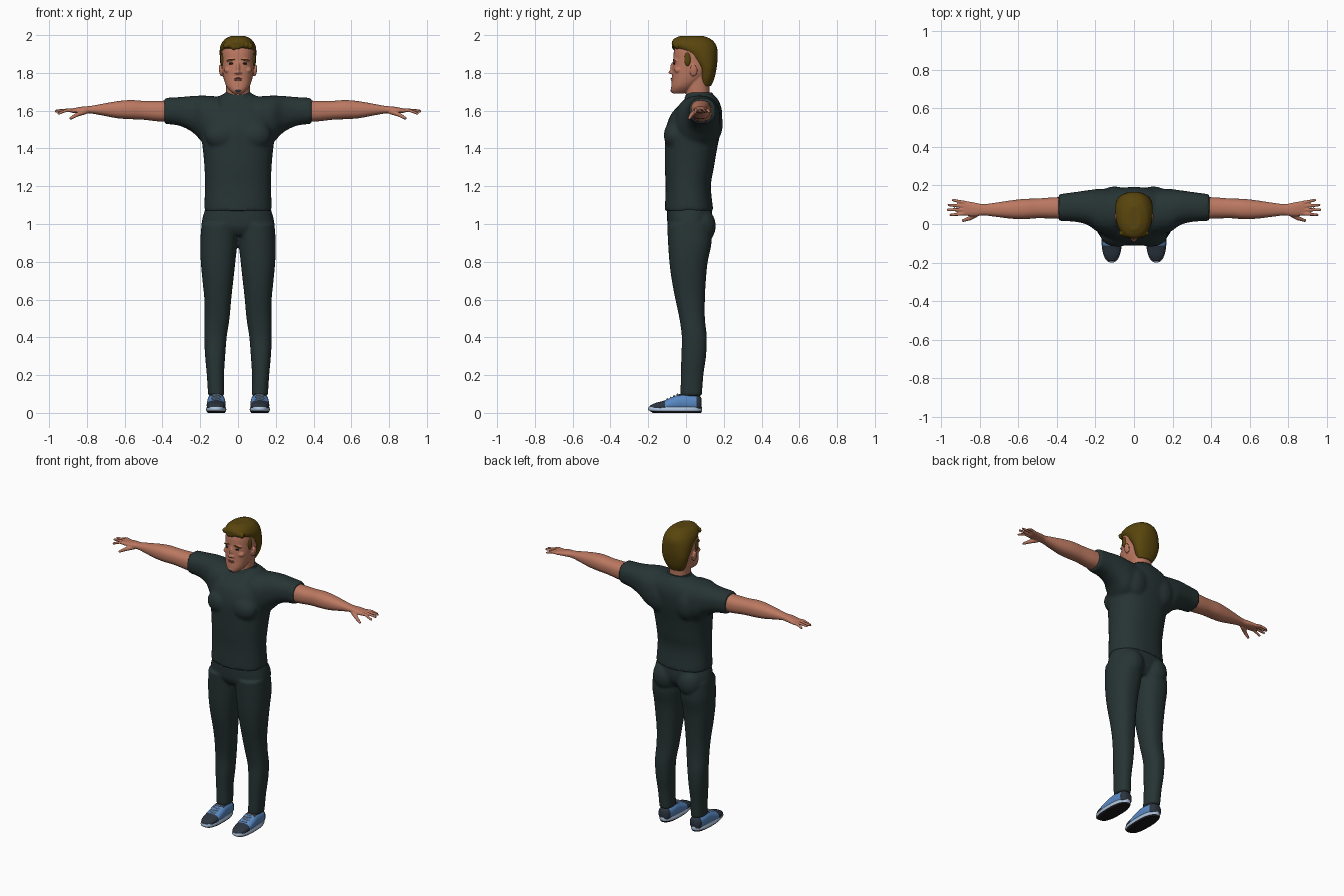
import bpy, bmesh, math, random
from mathutils import Matrix, Vector

if "Cube" in bpy.data.objects:
    bpy.data.objects.remove(bpy.data.objects["Cube"])
random.seed(4)


def material(name, r, g, b):
    m = bpy.data.materials.new(name)
    m.use_nodes = True
    m.diffuse_color = (r, g, b, 1)
    m.node_tree.nodes["Principled BSDF"].inputs["Base Color"].default_value = (r, g, b, 1)
    return m


CLOTH = material("dark green cloth", .02, .034, .034)
SKIN = material("skin", .5, .19, .12)
HAIR = material("brown hair", .1, .06, .004)
BLACK = material("near black", .012, .01, .012)
BLUE = material("shoe blue", .1, .25, .55)
PALE = material("pale blue", .42, .55, .72)
NAVY = material("dark toe", .025, .035, .05)
LIPS = material("lips", .3, .1, .08)


def spline(rows, steps=5):
    """Smooth every column of a station table."""
    out = []
    for i in range(len(rows) - 1):
        p, q, r, s = (rows[max(0, min(len(rows) - 1, i + k))] for k in (-1, 0, 1, 2))
        for j in range(steps):
            t = j / steps
            out.append([b + .5 * t * (c - a + t * (2*a - 5*b + 4*c - d + t * (3*(b - c) + d - a)))
                        for a, b, c, d in zip(p, q, r, s)])
    return out + [list(rows[-1])]


def loft(bm, rows, axis="z", power=2.3, side=1, segs=32):
    """Skin rounded sections: (position, low, high, low, high)."""
    rings = []
    for t, a0, a1, b0, b1 in spline(rows):
        ring = []
        for k in range(segs):
            w = math.tau * k / segs
            c, s = math.cos(w), math.sin(w)
            a = (a0 + a1) / 2 + (a1 - a0) / 2 * math.copysign(abs(c) ** (2 / power), c)
            b = (b0 + b1) / 2 + (b1 - b0) / 2 * math.copysign(abs(s) ** (2 / power), s)
            x, y, z = {"z": (a, b, t), "x": (t, a, b), "y": (a, t, b)}[axis]
            ring.append(bm.verts.new((x * side, y, z)))
        rings.append(ring)
    for lo, hi in zip(rings, rings[1:]):
        for k in range(segs):
            n = (k + 1) % segs
            bm.faces.new((lo[k], lo[n], hi[n], hi[k]))
    bm.faces.new(rings[0])
    bm.faces.new(rings[-1])


def body(bm, rows, **kw):
    """Loft centred on x = 0: (height, half width, front, back)."""
    loft(bm, [(z, -w, w, f, b) for z, w, f, b in rows], **kw)


def blob(bm, centre, size, side=1, tilt=0):
    x, y, z = centre
    bmesh.ops.create_uvsphere(bm, u_segments=20, v_segments=12, radius=1,
                              matrix=Matrix.Translation((x * side, y, z))
                              @ Matrix.Rotation(tilt * side, 4, "Y") @ Matrix.Diagonal((*size, 1)))


def finger(bm, points, r0, r1, side):
    """Tapered chain of rods with round joints."""
    pts = [Vector((x * side, y, z)) for x, y, z in points]
    n = len(pts) - 1
    rad = [r0 + (r1 - r0) * i / n for i in range(n + 1)]
    for i, p in enumerate(pts):
        blob(bm, p, (rad[i],) * 3)
        if i < n:
            d = pts[i + 1] - p
            bmesh.ops.create_cone(bm, cap_ends=True, segments=14, radius1=rad[i], radius2=rad[i + 1],
                                  depth=d.length, matrix=Matrix.Translation(p + d / 2)
                                  @ d.to_track_quat("Z", "Y").to_matrix().to_4x4())


def finish(name, bm, mats, voxel=0, rule=None, relax=3):
    bmesh.ops.recalc_face_normals(bm, faces=bm.faces)
    me = bpy.data.meshes.new(name)
    if rule:
        for f in bm.faces:
            f.material_index = rule(f.calc_center_median())
    bm.to_mesh(me)
    bm.free()
    ob = bpy.data.objects.new(name, me)
    bpy.context.collection.objects.link(ob)
    for m in mats:
        me.materials.append(m)
    bpy.ops.object.select_all(action="DESELECT")
    ob.select_set(True)
    bpy.context.view_layer.objects.active = ob
    bpy.ops.object.shade_smooth_by_angle(angle=math.radians(50))
    if voxel:
        r = ob.modifiers.new("fuse", "REMESH")
        r.mode, r.voxel_size, r.use_smooth_shade = "VOXEL", voxel, True
        s = ob.modifiers.new("relax", "SMOOTH")
        s.factor, s.iterations = .5, relax
    return ob


# T-shirt: trunk, chest, shoulder blades and sleeves fused together
bm = bmesh.new()
body(bm, [(1.07, .18, -.112, .145), (1.2, .175, -.108, .132), (1.3, .178, -.112, .148),
          (1.4, .187, -.112, .165), (1.5, .2, -.108, .185), (1.58, .2, -.08, .192),
          (1.63, .17, -.035, .183), (1.665, .12, -.005, .165), (1.69, .075, .012, .14)])
for s in (1, -1):
    blob(bm, (.085, -.06, 1.47), (.09, .058, .075), s)
    blob(bm, (.1, .14, 1.53), (.08, .055, .1), s)
    loft(bm, [(.1, -.06, .18, 1.42, 1.675), (.18, -.045, .182, 1.43, 1.68), (.24, -.005, .175, 1.485, 1.678),
              (.31, .012, .165, 1.52, 1.672), (.39, .015, .155, 1.53, 1.668)], "x", side=s)
finish("t_shirt", bm, [CLOTH], .01, relax=5)

# Shirt collar
bm = bmesh.new()
body(bm, [(1.665, .085, -.008, .15), (1.685, .077, .0, .145), (1.695, .07, .008, .138)])
finish("shirt_collar", bm, [CLOTH])

# Trousers
bm = bmesh.new()
body(bm, [(.94, .13, -.07, .1), (.98, .188, -.095, .13), (1.03, .188, -.1, .14), (1.09, .17, -.1, .135)])
for s in (1, -1):
    loft(bm, [(.09, .072, .158, -.03, .084), (.2, .074, .165, -.027, .092), (.3, .068, .174, -.025, .106),
              (.4, .06, .179, -.022, .11), (.5, .045, .177, -.035, .1), (.6, .036, .178, -.056, .1),
              (.7, .025, .188, -.075, .105), (.8, .014, .197, -.088, .115), (.9, .004, .2, -.095, .135),
              (1, .004, .193, -.1, .13)], side=s)
    blob(bm, (.09, .07, .99), (.085, .088, .1), s)
finish("trousers", bm, [CLOTH], .008)

for s, tag in ((1, "left"), (-1, "right")):
    # Arm, palm, fingers and thumb
    bm = bmesh.new()
    loft(bm, [(.34, .025, .14, 1.54, 1.655), (.42, .028, .138, 1.543, 1.652), (.5, .03, .132, 1.552, 1.652),
              (.57, .025, .13, 1.555, 1.656), (.64, .028, .122, 1.56, 1.65), (.72, .038, .11, 1.575, 1.636),
              (.78, .045, .103, 1.585, 1.625), (.82, .04, .11, 1.585, 1.622), (.86, .042, .117, 1.587, 1.615),
              (.885, .048, .117, 1.59, 1.61)], "x", side=s)
    for y0, y1, tip, z in ((.055, .047, .95, 1.585), (.073, .074, .963, 1.597), (.091, .099, .96, 1.6), (.109, .124, .938, 1.592)):
        finger(bm, [(.87, y0, 1.6), (.905, (y0 + y1) / 2, 1.603), (tip, y1, z)], .0105, .007, s)
    finger(bm, [(.81, .055, 1.595), (.85, .03, 1.58), (.885, .018, 1.56)], .015, .008, s)
    finish(tag + "_arm", bm, [SKIN], .004)

    # Ankle
    bm = bmesh.new()
    loft(bm, [(.05, .085, .145, 0, .072), (.12, .085, .145, 0, .072)], side=s)
    finish(tag + "_ankle", bm, [SKIN])

    # Shoe sole: black tread below, pale rim above
    bm = bmesh.new()
    loft(bm, [(0, .07, .16, -.175, .08), (.012, .063, .168, -.195, .085), (.02, .062, .169, -.2, .086),
              (.032, .066, .165, -.197, .084)], power=2.5, side=s)
    finish(tag + "_sole", bm, [PALE, BLACK], rule=lambda c: int(c.z < .01))

    # Shoe upper: dark toe and heel patch, blue elsewhere
    bm = bmesh.new()
    loft(bm, [(.083, .095, .137, .02, .075), (.07, .078, .153, .01, .092), (.03, .07, .16, .01, .098),
              (-.02, .068, .162, .01, .103), (-.07, .066, .165, .01, .085), (-.12, .066, .165, .01, .064),
              (-.16, .074, .157, .01, .053), (-.185, .09, .141, .015, .042), (-.192, .1, .131, .02, .037)], "y", 2.4, s)
    finish(tag + "_shoe", bm, [BLUE, NAVY], rule=lambda c: int(c.y < -.115 or c.y > .06 or -.04 < c.y < 0 and c.z > .09))

    # Laces
    bm = bmesh.new()
    for i in range(4):
        blob(bm, (.115, -.045 - i * .018, .097 - i * .008), (.026, .005, .004), s, .1 * (-1) ** i)
    finish(tag + "_laces", bm, [PALE])

# Head: neck, skull, jaw, nose, brow and ears
bm = bmesh.new()
body(bm, [(1.63, .07, .01, .14), (1.68, .063, .0, .127), (1.72, .064, .0, .125), (1.8, .068, .0, .13)])
body(bm, [(1.69, .025, -.068, -.015), (1.705, .043, -.078, .02), (1.73, .062, -.078, .05), (1.77, .076, -.074, .1),
          (1.82, .084, -.072, .14), (1.87, .087, -.068, .153), (1.92, .087, -.063, .153),
          (1.96, .074, -.045, .138), (1.985, .04, -.01, .1)])
blob(bm, (0, -.068, 1.824), (.011, .016, .034))
blob(bm, (0, -.08, 1.803), (.013, .013, .009))
blob(bm, (0, -.066, 1.768), (.026, .013, .013))
blob(bm, (0, -.064, 1.708), (.025, .018, .016))
for s in (1, -1):
    blob(bm, (.012, -.072, 1.8), (.009, .01, .007), s)
    blob(bm, (.035, -.054, 1.868), (.028, .014, .008), s, .1)
    blob(bm, (.05, -.04, 1.815), (.024, .022, .018), s)
    blob(bm, (.092, .04, 1.812), (.009, .021, .032), s, .15)
finish("head", bm, [SKIN], .004, relax=4)

# Face details
bm = bmesh.new()
for s in (1, -1):
    blob(bm, (.035, -.061, 1.849), (.014, .007, .006), s)
finish("eyes", bm, [BLACK])
bm = bmesh.new()
for s in (1, -1):
    blob(bm, (.036, -.065, 1.87), (.021, .005, .004), s, .08)
finish("eyebrows", bm, [HAIR])
bm = bmesh.new()
for z in (1.771, 1.763):
    blob(bm, (0, -.075, z), (.022, .006, .0038))
finish("lips", bm, [LIPS])
bm = bmesh.new()
blob(bm, (0, -.074, 1.707), (.017, .009, .009))
finish("chin_beard", bm, [NAVY])

# Short hair with a tousled top and sideburns
bm = bmesh.new()
body(bm, [(1.73, .052, .07, .133), (1.77, .074, .068, .15), (1.82, .089, .062, .161), (1.86, .095, .03, .166),
          (1.9, .097, -.01, .167), (1.93, .096, -.058, .165), (1.955, .088, -.076, .155),
          (1.98, .068, -.064, .13), (1.996, .035, -.03, .09)], power=2.2)
for s in (1, -1):
    blob(bm, (.083, .008, 1.872), (.01, .018, .038), s)
for i in range(26):
    a = random.uniform(0, math.tau)
    r = random.uniform(.4, 1)
    blob(bm, (.072 * r * math.cos(a), .035 + .09 * r * math.sin(a), 1.985 - .036 * r * r),
         (.012, .026, .012), 1, random.uniform(-.6, .6))
for i in range(7):
    x = (i - 3) * .021
    blob(bm, (x, -.064 + x * x * 4, 1.944 + random.uniform(-.006, .006)), (.015, .012, .018), 1, .4)
finish("hair", bm, [HAIR], .004, relax=2)
